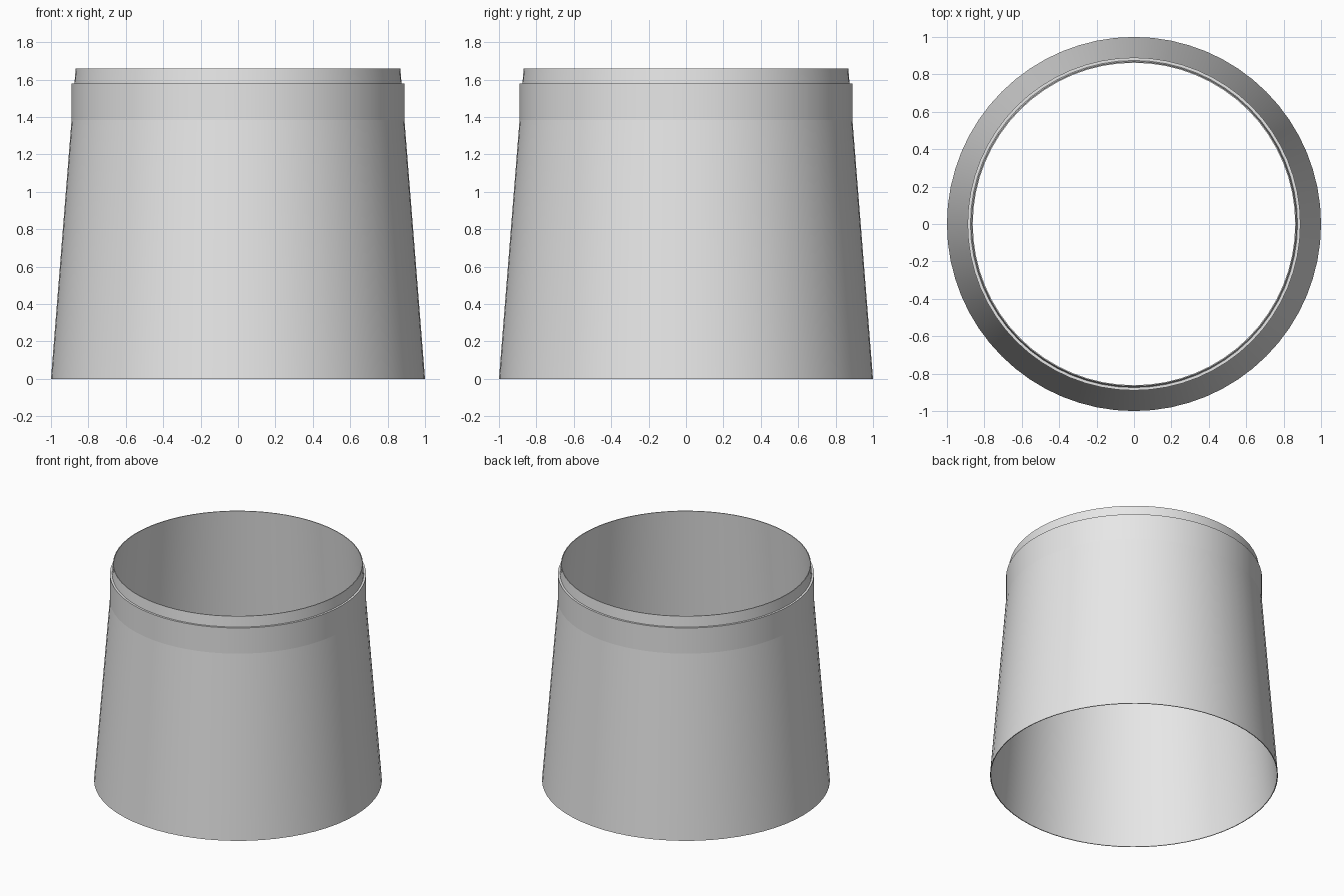
import bpy
import bmesh
from math import cos, sin, tau, radians

SEGMENTS = 64

cube = bpy.data.objects.get("Cube")
if cube:
    bpy.data.objects.remove(cube, do_unlink=True)

grey = bpy.data.materials.new("plain grey")
grey.use_nodes = True
grey.diffuse_color = (0.8, 0.8, 0.8, 1)
grey.node_tree.nodes["Principled BSDF"].inputs["Base Color"].default_value = (0.8, 0.8, 0.8, 1)


def revolve(name, profile):
    """Turn a closed (radius, height) profile around the z axis."""
    bm = bmesh.new()
    rings = []
    for i in range(SEGMENTS):
        a = tau * i / SEGMENTS
        rings.append([bm.verts.new((r * cos(a), r * sin(a), z)) for r, z in profile])
    n = len(profile)
    for i in range(SEGMENTS):
        here, there = rings[i], rings[(i + 1) % SEGMENTS]
        for j in range(n):
            k = (j + 1) % n
            bm.faces.new((here[j], there[j], there[k], here[k]))
    bmesh.ops.recalc_face_normals(bm, faces=bm.faces)
    mesh = bpy.data.meshes.new(name)
    bm.to_mesh(mesh)
    bm.free()
    mesh.materials.append(grey)
    obj = bpy.data.objects.new(name, mesh)
    bpy.context.collection.objects.link(obj)
    bpy.ops.object.select_all(action="DESELECT")
    obj.select_set(True)
    bpy.context.view_layer.objects.active = obj
    bpy.ops.object.shade_smooth_by_angle(angle=radians(30))
    return obj


# Thin tapered wall, open at both ends
revolve("tapered_sleeve", [(1.0, 0), (0.868, 1.66), (0.862, 1.66), (0.994, 0)])

# Straight collar that emerges from the taper below the rim
revolve("collar_band", [(0.89, 1.38), (0.89, 1.58), (0.872, 1.58), (0.886, 1.38)])
